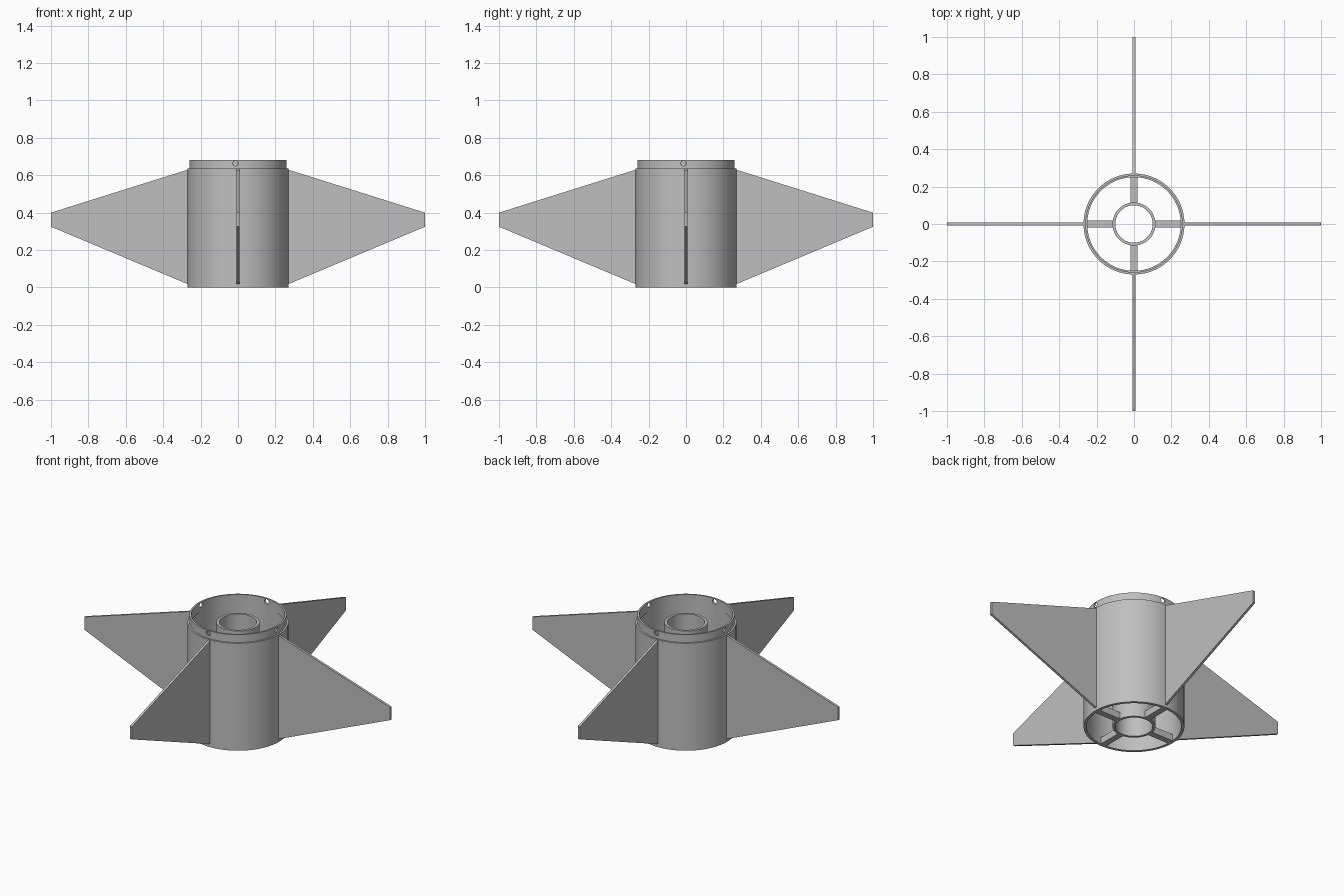
import bpy, bmesh, math
from mathutils import Matrix, Vector

if "Cube" in bpy.data.objects:
    bpy.data.objects.remove(bpy.data.objects["Cube"])

grey = bpy.data.materials.new("plain grey")
grey.diffuse_color = (0.52, 0.52, 0.52, 1)
grey.use_nodes = True
grey.node_tree.nodes["Principled BSDF"].inputs["Base Color"].default_value = grey.diffuse_color


def finish(name, bm, smooth=False):
    bmesh.ops.recalc_face_normals(bm, faces=bm.faces)
    me = bpy.data.meshes.new(name)
    bm.to_mesh(me)
    bm.free()
    me.materials.append(grey)
    ob = bpy.data.objects.new(name, me)
    bpy.context.collection.objects.link(ob)
    if smooth:
        bpy.ops.object.select_all(action='DESELECT')
        ob.select_set(True)
        bpy.context.view_layer.objects.active = ob
        bpy.ops.object.shade_smooth_by_angle(angle=math.radians(30))
    return ob


def tube(name, r_out, r_in, z0, z1, n=96):
    # closed wall section swept around z
    bm = bmesh.new()
    rings = []
    for r, z in ((r_out, z0), (r_out, z1), (r_in, z1), (r_in, z0)):
        rings.append([bm.verts.new((r * math.cos(2 * math.pi * i / n),
                                    r * math.sin(2 * math.pi * i / n), z)) for i in range(n)])
    for k in range(4):
        a, b = rings[k], rings[(k + 1) % 4]
        for i in range(n):
            j = (i + 1) % n
            bm.faces.new((a[i], a[j], b[j], b[i]))
    return finish(name, bm, True)


def plate(name, outline, thick, angle):
    # upright plate: (radius, z) outline with thickness, turned about z
    bm = bmesh.new()
    face = bm.faces.new([bm.verts.new((x, -thick / 2, z)) for x, z in outline])
    ext = bmesh.ops.extrude_face_region(bm, geom=[face])
    moved = [v for v in ext["geom"] if isinstance(v, bmesh.types.BMVert)]
    bmesh.ops.translate(bm, verts=moved, vec=Vector((0, thick, 0)))
    bmesh.ops.rotate(bm, verts=bm.verts, matrix=Matrix.Rotation(angle, 3, 'Z'))
    return finish(name, bm)


# Tubes
tube("body_tube", 0.27, 0.254, 0, 0.635)
tube("inner_tube", 0.115, 0.10, 0, 0.635)
collar = tube("collar", 0.26, 0.25, 0.625, 0.681)

# Four fins and four bottom spokes
for i in range(4):
    a = i * math.pi / 2
    plate(f"fin_{i + 1}", [(0.262, 0.015), (1, 0.325), (1, 0.40), (0.262, 0.632)], 0.014, a)
    plate(f"spoke_{i + 1}", [(0.108, 0), (0.26, 0), (0.26, 0.04), (0.108, 0.04)], 0.037, a)

# Four round holes through the collar, slightly turned from the fins
bm = bmesh.new()
for i in range(4):
    turn = Matrix.Rotation(i * math.pi / 2 - math.radians(3), 4, 'Z')
    bmesh.ops.create_cone(bm, cap_ends=True, segments=24, radius1=0.0145, radius2=0.0145, depth=0.1,
                          matrix=turn @ Matrix.Translation((0.255, 0, 0.664))
                          @ Matrix.Rotation(math.pi / 2, 4, 'Y'))
cutter = finish("hole_cutter", bm)
cutter.hide_render = True
mod = collar.modifiers.new("holes", 'BOOLEAN')
mod.operation = 'DIFFERENCE'
mod.solver = 'EXACT'
mod.object = cutter
bpy.ops.object.select_all(action='DESELECT')
collar.select_set(True)
bpy.context.view_layer.objects.active = collar
bpy.ops.object.modifier_apply(modifier=mod.name)
bpy.data.objects.remove(cutter)
